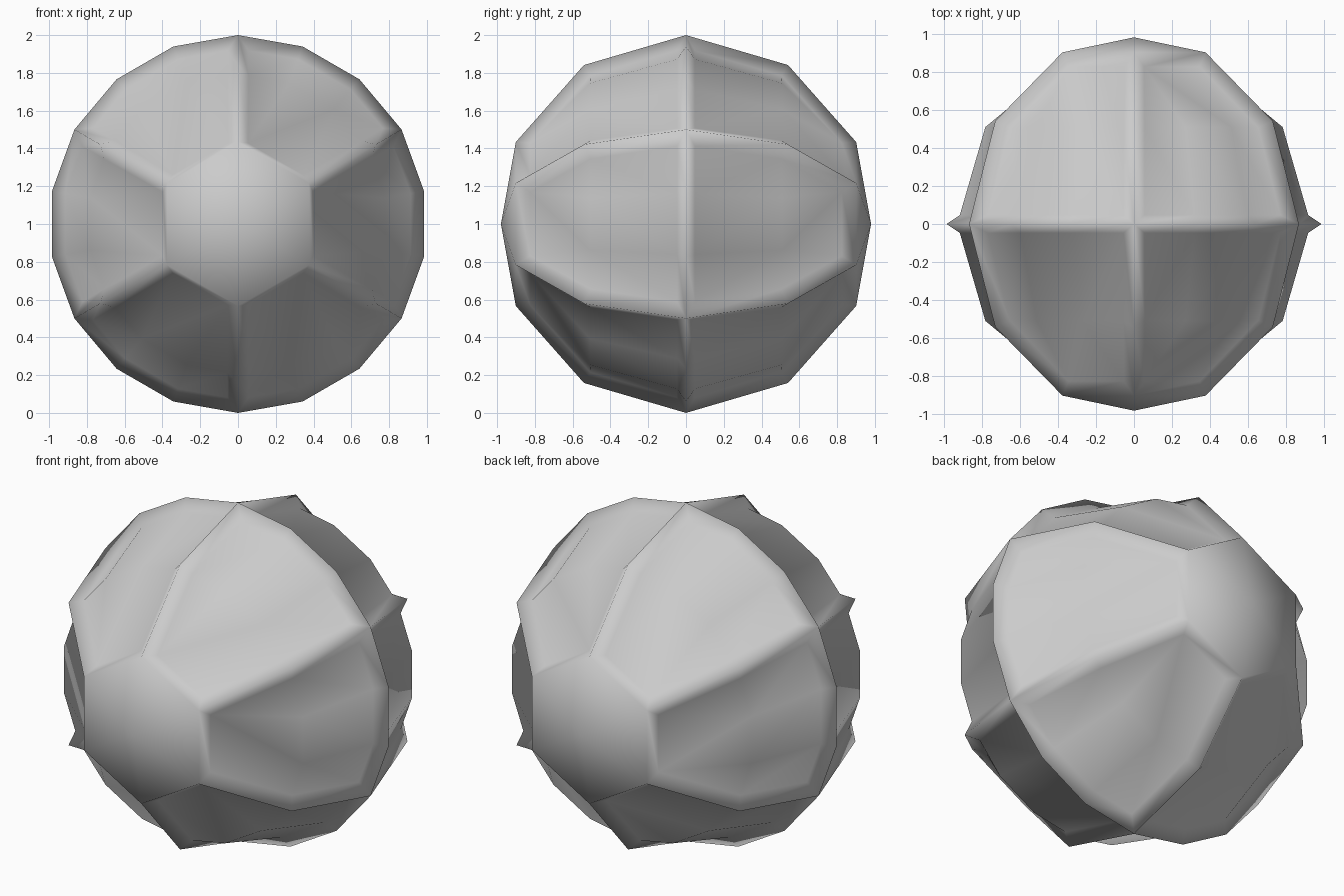
import bpy, bmesh
from math import sin, cos, radians

if "Cube" in bpy.data.objects:
    bpy.data.objects.remove(bpy.data.objects["Cube"])

bm = bmesh.new()
cache = {}


def point(az, lat, side):
    """Shared vertex on the unit sphere; the poles lie on the y axis."""
    if lat == 0:
        side = 1
    key = (az % 360, lat, side)
    if key not in cache:
        a, l = radians(az), radians(lat)
        cache[key] = bm.verts.new((cos(l) * cos(a), side * sin(l), 1 + cos(l) * sin(a)))
    return cache[key]


MID, RIM = 32.7, 64.3
panels = []
for side in (-1, 1):
    # hexagonal end cap: a fan around its centre
    apex = bm.verts.new((0, side * 0.98, 1))
    for k in range(6):
        az = 30 + 60 * k
        steps = [az, az + 20, az + 40, az + 60]
        equator = [point(a, 0, side) for a in steps]
        middle = [point(a, MID, side) for a in steps]
        rim = [point(steps[0], RIM, side), point(steps[3], RIM, side)]
        bm.faces.new((rim[0], rim[1], apex))
        # side panel: three quads by the equator, narrowing to the cap edge
        faces = [bm.faces.new((equator[i], equator[i + 1], middle[i + 1], middle[i]))
                 for i in range(3)]
        faces.append(bm.faces.new((middle[0], middle[1], rim[0])))
        faces.append(bm.faces.new((middle[1], middle[2], rim[1], rim[0])))
        faces.append(bm.faces.new((middle[2], middle[3], rim[1])))
        panels.append(faces)

bmesh.ops.recalc_face_normals(bm, faces=bm.faces)

# sink each panel so that ridges stay along the seams
for faces in panels:
    bmesh.ops.inset_region(bm, faces=faces, thickness=0.065, depth=-0.055,
                           use_boundary=True, use_even_offset=True)

for f in bm.faces:
    f.smooth = True
mesh = bpy.data.meshes.new("panelled_ball")
bm.to_mesh(mesh)
bm.free()
ball = bpy.data.objects.new("panelled_ball", mesh)
bpy.context.collection.objects.link(ball)
